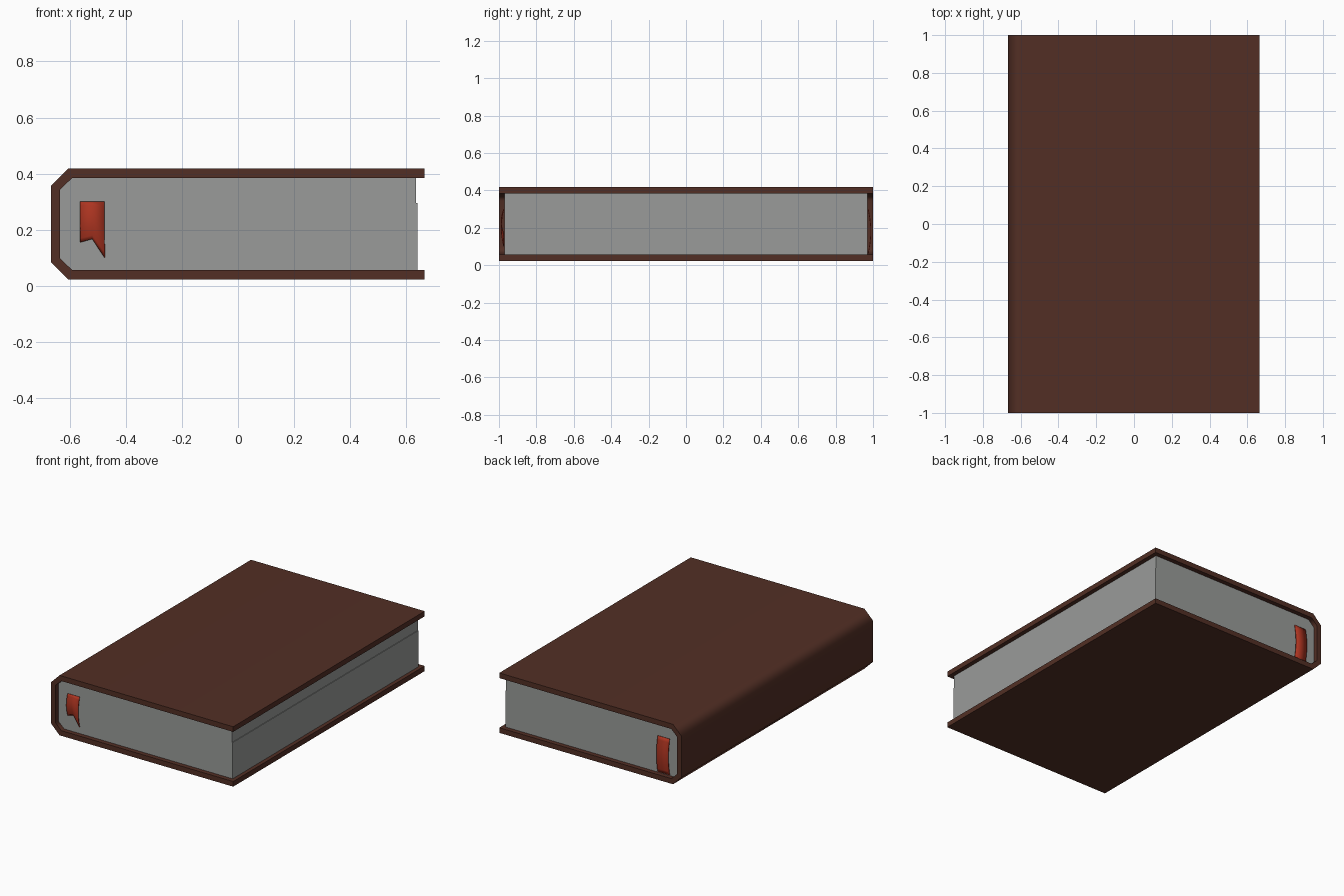
import bpy
import bmesh
import math

cube = bpy.data.objects.get("Cube")
if cube:
    bpy.data.objects.remove(cube, do_unlink=True)


def material(name, rgb):
    m = bpy.data.materials.new(name)
    m.use_nodes = True
    colour = (*rgb, 1)
    m.diffuse_color = colour
    bsdf = m.node_tree.nodes["Principled BSDF"]
    bsdf.inputs["Base Color"].default_value = colour
    bsdf.inputs["Roughness"].default_value = 0.8
    return m


LEATHER = material("brown leather", (0.085, 0.028, 0.018))
PAPER = material("grey paper", (0.32, 0.33, 0.32))
RIBBON = material("red ribbon", (0.42, 0.035, 0.015))


def finish(bm, name, mat, smooth=False):
    bmesh.ops.recalc_face_normals(bm, faces=bm.faces)
    mesh = bpy.data.meshes.new(name)
    bm.to_mesh(mesh)
    bm.free()
    mesh.materials.append(mat)
    obj = bpy.data.objects.new(name, mesh)
    bpy.context.collection.objects.link(obj)
    if smooth:
        bpy.ops.object.select_all(action="DESELECT")
        obj.select_set(True)
        bpy.context.view_layer.objects.active = obj
        bpy.ops.object.shade_smooth_by_angle(angle=math.radians(60))
    return obj


def extrude_profile(name, points, half_length, mat, smooth=False):
    """Sweep a closed x-z outline along y."""
    bm = bmesh.new()
    face = bm.faces.new([bm.verts.new((x, -half_length, z)) for x, z in points])
    grown = bmesh.ops.extrude_face_region(bm, geom=[face])["geom"]
    verts = [v for v in grown if isinstance(v, bmesh.types.BMVert)]
    bmesh.ops.translate(bm, verts=verts, vec=(0, 2 * half_length, 0))
    return finish(bm, name, mat, smooth)


MID = 0.22  # mid height of the book


def mirrored(half):
    """Complete a half outline by reflecting it about the mid height."""
    return half + [(x, 2 * MID - z) for x, z in reversed(half)]


# Wrapped cover: boards and chamfered spine in one piece
outer = mirrored([(0.665, 0.418), (-0.605, 0.418), (-0.667, 0.356)])
inner = mirrored([(0.665, 0.384), (-0.592, 0.384), (-0.635, 0.343)])
cover = extrude_profile("cover", outer + inner[::-1], 1.0, LEATHER, True)
weighted = cover.modifiers.new("flat boards", "WEIGHTED_NORMAL")
weighted.keep_sharp = True

# Page block, parted where the ribbon lies
SPLIT = 0.295
extrude_profile("upper_pages", [(0.636, SPLIT), (0.636, 0.384), (-0.592, 0.384),
                                (-0.635, 0.343), (-0.635, SPLIT)], 0.97, PAPER)
extrude_profile("lower_pages", [(0.64, SPLIT), (-0.635, SPLIT), (-0.635, 0.097),
                                (-0.592, 0.056), (0.64, 0.056)], 0.97, PAPER)


# Raised border frames on both boards
def border(name, z_low, z_high):
    bm = bmesh.new()
    bmesh.ops.create_grid(bm, x_segments=1, y_segments=1, size=1)
    for v in bm.verts:
        v.co = (0.0625 + 0.5375 * v.co.x, 0.935 * v.co.y, z_low)
    panel = bm.faces[:]
    bmesh.ops.inset_region(bm, faces=panel, thickness=0.055)
    bmesh.ops.delete(bm, geom=panel, context="FACES")
    grown = bmesh.ops.extrude_face_region(bm, geom=bm.faces[:], use_keep_orig=True)
    for v in grown["geom"]:
        if isinstance(v, bmesh.types.BMVert):
            v.co.z = z_high
    finish(bm, name, LEATHER)


border("top_border", 0.418, 0.44)
border("bottom_border", 0.0, 0.022)


# Ribbon marker, bowed outward at each end of the page block
def ribbon_tail(name, side, left_end, right_end, notch):
    bm = bmesh.new()
    rows, xs = 10, (-0.563, -0.52, -0.476)
    ends = (left_end, notch, right_end)
    grid = []
    for i in range(rows + 1):
        t = i / rows
        y = side * (0.968 + 0.02 * math.sin(math.pi * min(1, 0.1 + t * 0.8)))
        grid.append([bm.verts.new((x, y, 0.3 + (e - 0.3) * t)) for x, e in zip(xs, ends)])
    for a, b in zip(grid, grid[1:]):
        for j in range(2):
            bm.faces.new((a[j], a[j + 1], b[j + 1], b[j]))
    obj = finish(bm, name, RIBBON, True)
    thick = obj.modifiers.new("cloth", "SOLIDIFY")
    thick.thickness = 0.004
    thick.offset = 0


ribbon_tail("front_ribbon", -1, 0.155, 0.1, 0.167)
ribbon_tail("back_ribbon", 1, 0.062, 0.062, 0.062)
